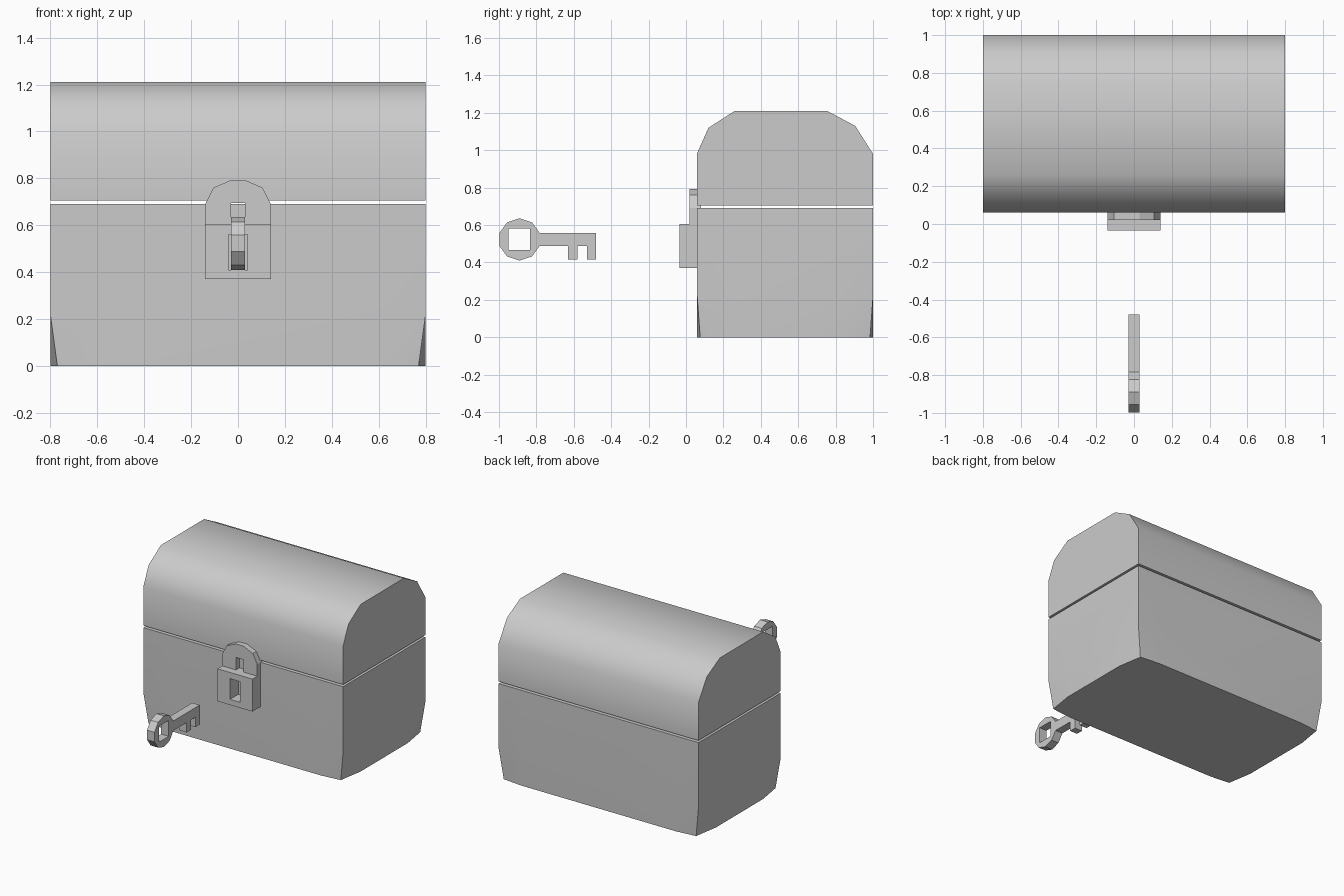
import bpy, bmesh
from math import radians, sin, cos, tau

if "Cube" in bpy.data.objects:
    bpy.data.objects.remove(bpy.data.objects["Cube"])


def smooth(obj, angle=40):
    bpy.ops.object.select_all(action='DESELECT')
    obj.select_set(True)
    bpy.context.view_layer.objects.active = obj
    bpy.ops.object.shade_smooth_by_angle(angle=radians(angle))


def slab(name, outlines, lo, hi, side=False):
    """Extrude filled outlines (later ones cut holes): (x,z) along y, or (y,z) along x if side."""
    cu = bpy.data.curves.new(name, 'CURVE')
    cu.dimensions = '2D'
    cu.fill_mode = 'BOTH'
    cu.extrude = (hi - lo) / 2
    for pts in outlines:
        sp = cu.splines.new('POLY')
        sp.points.add(len(pts) - 1)
        for p, (a, b) in zip(sp.points, pts):
            p.co = (a, b, 0, 1)
        sp.use_cyclic_u = True
    obj = bpy.data.objects.new(name, cu)
    bpy.context.collection.objects.link(obj)
    mid = (lo + hi) / 2
    obj.location = (mid, 0, 0) if side else (0, mid, 0)
    obj.rotation_euler = (radians(90), 0, radians(90) if side else 0)
    bpy.ops.object.select_all(action='DESELECT')
    obj.select_set(True)
    bpy.context.view_layer.objects.active = obj
    bpy.ops.object.convert(target='MESH')
    obj = bpy.context.object
    bm = bmesh.new()
    bm.from_mesh(obj.data)
    bmesh.ops.remove_doubles(bm, verts=bm.verts, dist=0.0005)
    bmesh.ops.recalc_face_normals(bm, faces=bm.faces)
    for f in bm.faces:
        f.smooth = False
    bm.to_mesh(obj.data)
    bm.free()
    return obj


def rect(a0, a1, b0, b1):
    return [(a0, b0), (a1, b0), (a1, b1), (a0, b1)]


# Chest base: rectangular rings, with the bottom corners worn inwards
def base_ring(z, dx=0.0, dy=0.0):
    hx, hy, cy = 0.8, 0.47, 0.53
    pts = []
    for sx, sy in ((-1, -1), (1, -1), (1, 1), (-1, 1)):
        corner = [(sx * hx, cy + sy * 0.27, z),
                  (sx * (hx - dx), cy + sy * (hy - dy), z),
                  (sx * 0.62, cy + sy * hy, z)]
        pts += corner if sx * sy > 0 else corner[::-1]
    return pts


bm = bmesh.new()
rings = [[bm.verts.new(p) for p in ring] for ring in
         (base_ring(0, 0.03, 0.016), base_ring(0.22), base_ring(0.69))]
for low, high in zip(rings, rings[1:]):
    for i in range(12):
        j = (i + 1) % 12
        bm.faces.new((low[i], low[j], high[j], high[i]))
bm.faces.new(rings[0][::-1])
bm.faces.new(rings[-1])
bmesh.ops.recalc_face_normals(bm, faces=bm.faces)
mesh = bpy.data.meshes.new("chest_base")
bm.to_mesh(mesh)
bm.free()
base = bpy.data.objects.new("chest_base", mesh)
bpy.context.collection.objects.link(base)
smooth(base)

# Domed lid
lid = slab("chest_lid", [[(0.06, 0.705), (1.0, 0.705), (1.0, 0.98), (0.905, 1.13), (0.755, 1.21),
                          (0.26, 1.21), (0.12, 1.12), (0.06, 0.985)]], -0.8, 0.8, side=True)
smooth(lid)

# Padlock body with keyhole
slab("lock_body", [rect(-0.14, 0.14, 0.37, 0.605), rect(-0.04, 0.04, 0.41, 0.56)], -0.035, 0.065)

# Padlock shackle: arched plate with a slot
arch = [(0.14, 0.69), (0.105, 0.76), (0.03, 0.793)]
leg = [(0.03, 0.695), (0.03, 0.60)]
half = [(0.14, 0.60)] + arch
slab("lock_shackle", [half + [(-x, z) for x, z in half[::-1]]
                      + [(-x, z) for x, z in leg[::-1]] + leg], 0.02, 0.08)

# Key: ten-sided bow with square hole, shaft with two teeth
bow = [(-0.89 + 0.113 * sin(tau * i / 10), 0.523 + 0.113 * cos(tau * i / 10)) for i in range(10)]
slab("key_bow", [bow, rect(-0.948, -0.835, 0.467, 0.582)], -0.03, 0.03, side=True)
slab("key_shaft", [[(-0.783, 0.488), (-0.63, 0.488), (-0.63, 0.417), (-0.58, 0.417), (-0.58, 0.488),
                    (-0.53, 0.488), (-0.53, 0.417), (-0.48, 0.417), (-0.48, 0.558), (-0.783, 0.558)]],
     -0.03, 0.03, side=True)
